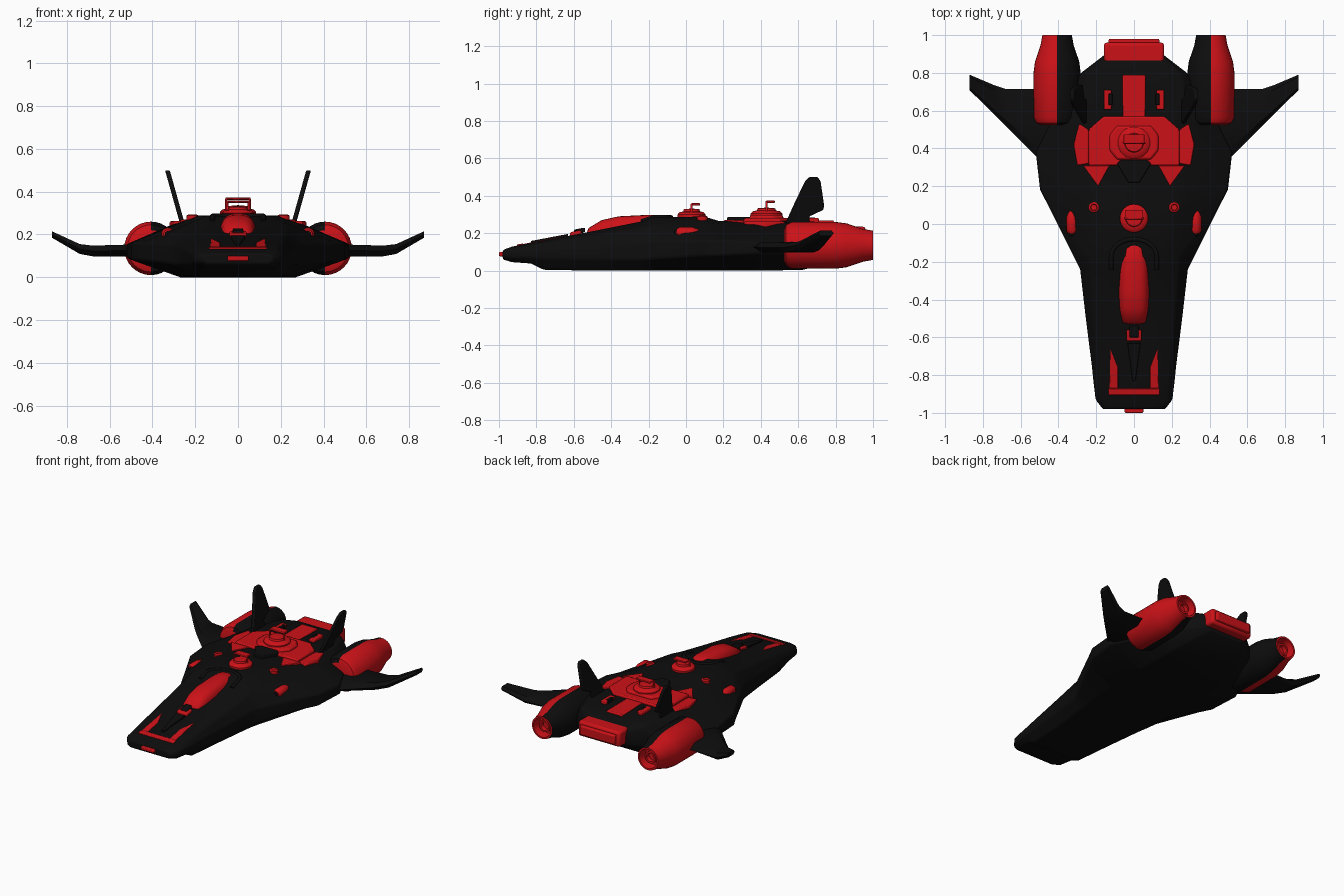
import bpy, bmesh, math
from mathutils import Vector

if "Cube" in bpy.data.objects:
    bpy.data.objects.remove(bpy.data.objects["Cube"])


def material(name, rgb):
    m = bpy.data.materials.new(name)
    m.diffuse_color = (*rgb, 1)
    m.use_nodes = True
    m.node_tree.nodes["Principled BSDF"].inputs["Base Color"].default_value = m.diffuse_color
    return m


RED = material("red", (0.6, 0.006, 0.009))
BLACK = material("black", (0.004, 0.004, 0.004))


def finish(name, bm, mats, bevel=0, angle=35):
    bmesh.ops.remove_doubles(bm, verts=bm.verts, dist=1e-5)
    bmesh.ops.recalc_face_normals(bm, faces=bm.faces)
    me = bpy.data.meshes.new(name)
    bm.to_mesh(me)
    bm.free()
    ob = bpy.data.objects.new(name, me)
    bpy.context.collection.objects.link(ob)
    for m in mats:
        me.materials.append(m)
    if bevel:
        b = ob.modifiers.new("bevel", 'BEVEL')
        b.width, b.segments, b.limit_method = bevel, 2, 'ANGLE'
        b.angle_limit = math.radians(25)
    bpy.ops.object.select_all(action='DESELECT')
    bpy.context.view_layer.objects.active = ob
    ob.select_set(True)
    bpy.ops.object.shade_smooth_by_angle(angle=math.radians(angle))
    return ob


def loft(name, rings, mat, bevel=0, angle=35):
    bm = bmesh.new()
    vr = [[bm.verts.new(p) for p in r] for r in rings]
    n = len(rings[0])
    for a, b in zip(vr, vr[1:]):
        for i in range(n):
            bm.faces.new((a[i], a[(i + 1) % n], b[(i + 1) % n], b[i]))
    bm.faces.new(vr[0])
    bm.faces.new(vr[-1])
    return finish(name, bm, [mat], bevel, angle)


def prism(name, outline, z0, z1, mat, bevel=0, slope=0, y0=0):
    rings = [[(x, y, z + slope * (y - y0)) for x, y in outline] for z in (z0, z1)]
    return loft(name, rings, mat, bevel)


def box(name, x, y, z, mat, bevel=0.006, **k):
    o = [(x[0], y[0]), (x[1], y[0]), (x[1], y[1]), (x[0], y[1])]
    return prism(name, o, z[0], z[1], mat, bevel, **k)


def lathe(name, prof, loc, axis, mats, n=32, pick=None):
    bm = bmesh.new()
    rings = []
    for r, h in prof:
        ring = []
        for i in range(n):
            a = 2 * math.pi * i / n
            c, s = r * math.cos(a), r * math.sin(a)
            p = (c, h, s) if axis == 'Y' else (c, s, h)
            ring.append(bm.verts.new(Vector(loc) + Vector(p)))
        rings.append(ring)
    for a, b in zip(rings, rings[1:]):
        for i in range(n):
            f = bm.faces.new((a[i], a[(i + 1) % n], b[(i + 1) % n], b[i]))
            if pick:
                f.material_index = pick(f.calc_center_median())
    return finish(name, bm, mats)


def tube(name, pts, r, mat):
    cu = bpy.data.curves.new(name, 'CURVE')
    cu.dimensions, cu.bevel_depth, cu.bevel_resolution = '3D', r, 2
    cu.use_fill_caps = True
    sp = cu.splines.new('POLY')
    sp.points.add(len(pts) - 1)
    for p, c in zip(sp.points, pts):
        p.co = (*c, 1)
    cu.materials.append(mat)
    bpy.context.collection.objects.link(bpy.data.objects.new(name, cu))


# Hull: y, then chine half width and its two heights, bottom, shoulder, deck (width, height)
stations = [
    (-.98, .165, .072, .095, .14, .06, .15, .105, .12, .11),
    (-.93, .203, .07, .105, .17, .045, .18, .122, .13, .128),
    (-.83, .215, .07, .11, .18, .038, .19, .14, .13, .148),
    (-.76, .222, .065, .115, .18, .004, .195, .152, .13, .161),
    (-.50, .255, .06, .13, .20, 0, .215, .19, .12, .21),
    (-.24, .285, .06, .15, .23, 0, .235, .23, .13, .262),
    (-.17, .32, .065, .155, .24, 0, .24, .245, .15, .287),
    (.10, .455, .08, .16, .27, 0, .265, .258, .19, .288),
    (.18, .497, .08, .16, .27, 0, .29, .25, .20, .264),
    (.38, .52, .09, .155, .27, 0, .30, .25, .22, .264),
    (.62, .40, .09, .16, .26, .003, .30, .25, .22, .264),
    (.80, .28, .10, .18, .20, .05, .25, .24, .20, .256),
    (.90, .15, .13, .18, .12, .11, .14, .21, .12, .225)]
rings = []
for y, w, zl, zh, bw, zb, sw, zs, tw, zt in stations:
    half = [(bw, zb), (w, zl), (w, zh), (sw, zs), (tw, zt)]
    rings.append([(x, y, z) for x, z in half] + [(-x, y, z) for x, z in reversed(half)])
loft("hull", rings, BLACK, 0.012, 40)

# Canopy with its dark collar
arch = []
for y, w, z in [(-.53, .045, .205), (-.52, .065, .228), (-.45, .078, .27), (-.36, .085, .29),
                (-.2, .082, .298), (-.13, .07, .296), (-.11, .05, .285)]:
    ring = []
    for i in range(17):
        a = math.pi * i / 16
        c, s = math.cos(a), math.sin(a)
        ring.append((w * math.copysign(abs(c) ** .7, c), y, .17 + (z - .17) * s ** .6))
    arch.append(ring)
loft("canopy", arch, RED, 0, 50)
tube("canopy_collar", [(.12, -.24, .262)] + [(.12 * math.cos(a), -.17 + .09 * math.sin(a), .285)
     for a in [math.pi * i / 12 for i in range(13)]] + [(-.12, -.24, .262)], .012, BLACK)

# Nose trim, following the sloping deck
nose = dict(slope=.19, y0=-.93)
box("nose_bar", (-.135, .135), (-.905, -.87), (.11, .134), RED, .004, **nose)
box("nose_lamp", (-.05, .05), (-1, -.95), (.076, .1), RED)
box("nose_sensor", (-.04, .04), (-.62, -.56), (.11, .146), RED, **nose)
box("sensor_cap", (-.025, .025), (-.6, -.54), (.13, .156), BLACK, **nose)
prism("nose_spike", [(-.035, -.63), (-.008, -.83), (.008, -.83), (.035, -.63)], .11, .139, BLACK, .003, **nose)

# Turrets on the spine: stepped base, dome and raised handle
for name, y, r, z, top in [("front_turret", .03, .075, .28, .36), ("rear_turret", .43, .085, .285, .374)]:
    lathe(name, [(0, z - .02), (r, z - .02), (r, z + .02), (r * .85, z + .032), (r * .6, z + .036),
                 (r * .55, z + .048), (0, z + .052)], (0, y, 0), 'Z', [RED])
    h = r * .65
    tube(name + "_handle", [(-h, y, z), (-h, y, top - .006), (h, y, top - .006), (h, y, z)], .006, RED)
    box(name + "_plate", (-h, h), (y, y + .045), (top - .012, top), RED, .003)

# Rear deck armour
prism("deck_plate", [(-.24, .31), (-.09, .31), (-.05, .36), (.05, .36), (.09, .31), (.24, .31), (.24, .5),
                     (.16, .57), (-.16, .57), (-.24, .5)], .24, .28, RED, .008)
prism("turret_base", [(-.13, .39), (-.09, .34), (.09, .34), (.13, .39), (.13, .47), (.09, .52), (-.09, .52),
                      (-.13, .47)], .26, .298, RED, .012)
prism("deck_wedge", [(-.03, .22), (.03, .22), (.09, .32), (.03, .37), (-.03, .37), (-.09, .32)],
      .25, .286, BLACK, .005)
box("spine_strip", (-.06, .06), (.56, .79), (.245, .268), RED)
box("tail_exhaust", (-.16, .16), (.85, .96), (.13, .235), RED, .015)
box("tail_exhaust_lip", (-.135, .135), (.95, .98), (.15, .215), RED, .008)

for s, side in [(-1, "left"), (1, "right")]:
    def mirror(pts):
        return [(s * p[0], *p[1:]) for p in pts]

    # Wing with upturned tip
    wing = []
    for x, le, te, z, t in [(.30, .26, .70, .125, .055), (.52, .36, .715, .125, .055), (.68, .52, .715, .123, .05),
                            (.74, .58, .735, .132, .046), (.87, .708, .79, .2, .03)]:
        d = te - le
        wing.append(mirror([(x, le, z), (x, le + .15 * d, z + t / 2), (x, te - .15 * d, z + t / 2), (x, te, z),
                            (x, te - .15 * d, z - t / 2), (x, le + .15 * d, z - t / 2)]))
    loft(side + "_wing", wing, BLACK, 0, 40)

    # Canted tail fin
    outline = [(.53, .25), (.58, .36), (.635, .475), (.66, .5), (.705, .5), (.72, .475), (.738, .35),
               (.735, .325), (.66, .29), (.66, .25)]
    fin = [mirror([(.26 + (z - .25) * .28 + o, y, z) for y, z in outline]) for o in (-.011, .011)]
    loft(side + "_fin", fin, BLACK, .005)

    # Engine pod: red outside, dark inside half, nested nozzle
    lathe(side + "_engine",
          [(0, .525), (.085, .525), (.11, .535), (.125, .565), (.125, .8), (.117, .86), (.088, .945), (.078, 1),
           (.066, 1), (.06, .94), (.042, .94), (.04, .975), (.028, .975), (.025, .95), (0, .95)],
          (s * .407, 0, .135), 'Y', [RED, BLACK],
          pick=lambda c: int(abs(c.x) < .407 and math.hypot(abs(c.x) - .407, c.z - .135) > .074))

    # Side sensor pod and deck lamp
    lathe(side + "_sensor", [(0, -.07), (.02, -.065), (.03, -.05), (.03, .02), (.018, .055), (0, .07)],
          (s * .328, .015, .202), 'Y', [RED], 20)
    lathe(side + "_sensor_lens", [(0, -.01), (.014, -.006), (.014, .01)], (s * .328, -.055, .202), 'Y', [BLACK], 16)
    lathe(side + "_lamp", [(.028, .25), (.028, .288), (.018, .294), (.014, .286), (0, .286)],
          (s * .213, .088, 0), 'Z', [RED], 20)

    # Deck panels, vents and nose stripes
    prism(side + "_chevron", mirror([(.19, .2), (.27, .31), (.13, .31)]), .24, .27, RED, .004)
    prism(side + "_panel", mirror([(.24, .32), (.3, .31), (.32, .42), (.29, .53), (.24, .5)]), .22, .262, RED, .006)
    prism(side + "_vent", mirror([(.12, .605), (.16, .605), (.16, .71), (.12, .71)]), .25, .282, RED, .006)
    prism(side + "_vent_slot", mirror([(.115, .63), (.135, .63), (.135, .69), (.115, .69)]), .25, .284, BLACK, .003)
    prism(side + "_nose_stripe", mirror([(.085, -.87), (.13, -.87), (.125, -.66), (.085, -.76)]),
          .11, .131, RED, .002, **nose)
